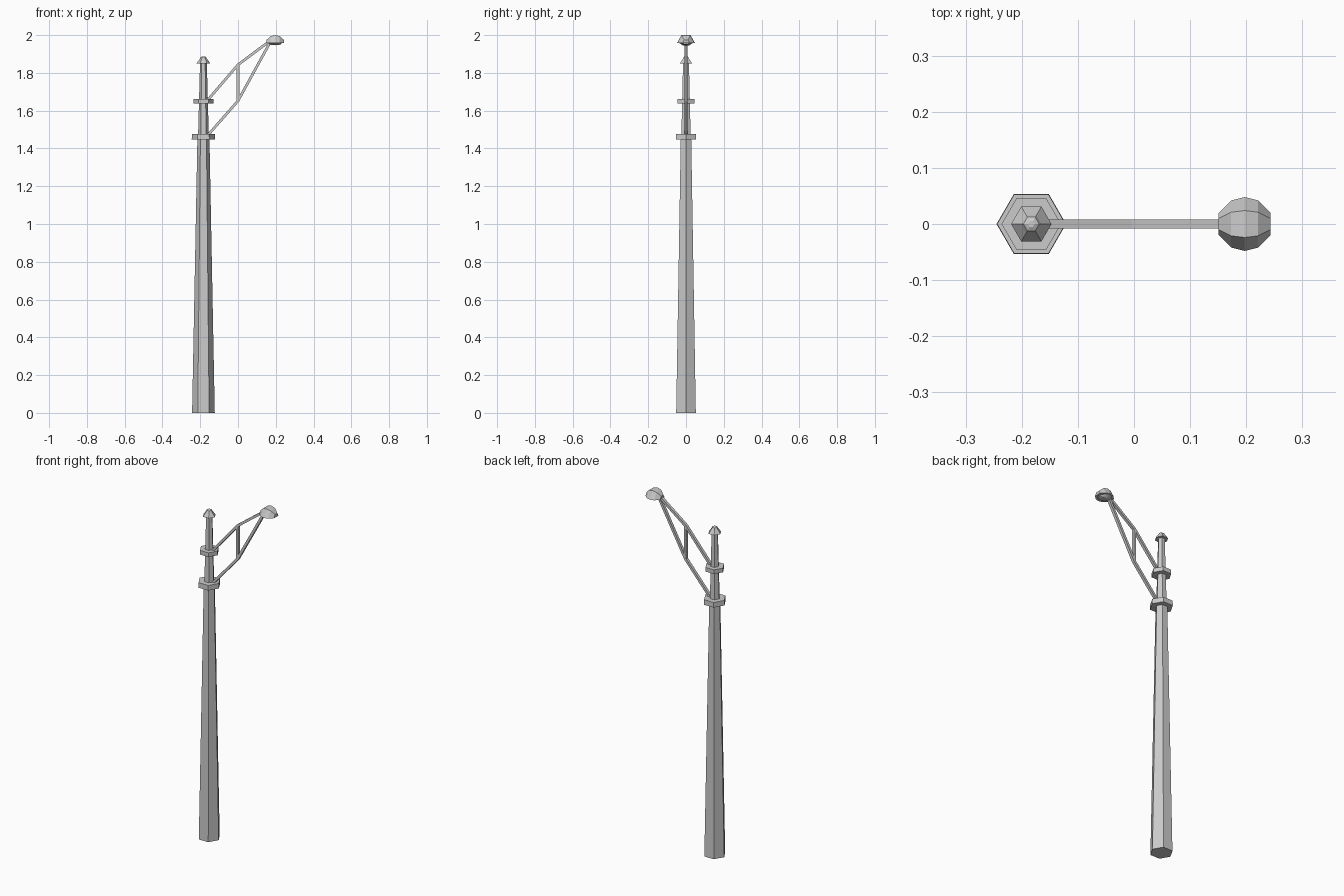
import bpy, bmesh
from math import sin, cos, pi
from mathutils import Vector

if "Cube" in bpy.data.objects:
    bpy.data.objects.remove(bpy.data.objects["Cube"])

POLE_X = -0.183


def loft(name, rings):
    """Join a row of equal closed sections with flat faces and cap both ends."""
    bm = bmesh.new()
    rows = [[bm.verts.new(p) for p in ring] for ring in rings]
    n = len(rows[0])
    for a, b in zip(rows, rows[1:]):
        for i in range(n):
            j = (i + 1) % n
            bm.faces.new((a[i], a[j], b[j], b[i]))
    bm.faces.new(rows[0])
    bm.faces.new(rows[-1])
    bmesh.ops.recalc_face_normals(bm, faces=bm.faces)
    mesh = bpy.data.meshes.new(name)
    bm.to_mesh(mesh)
    bm.free()
    obj = bpy.data.objects.new(name, mesh)
    bpy.context.collection.objects.link(obj)
    return obj


def hex_turned(name, profile):
    """Six-sided turned part on the pole axis, from (radius, height) pairs."""
    return loft(name, [[(POLE_X + r * cos(k * pi / 3), r * sin(k * pi / 3), z)
                        for k in range(6)] for r, z in profile])


def beam(name, path, half=0.008, thick=0.007):
    """Mitred rectangular bar along an (x, z) path."""
    pts = [Vector(p) for p in path]
    dirs = [(b - a).normalized() for a, b in zip(pts, pts[1:])]
    rings = []
    for i, p in enumerate(pts):
        d0, d1 = dirs[max(i - 1, 0)], dirs[min(i, len(dirs) - 1)]
        t = (d0 + d1).normalized()
        n = Vector((-t.y, t.x)) * thick / t.dot(d0)
        rings.append([(p.x + s * n.x, y * half, p.y + s * n.y)
                      for s, y in ((-1, -1), (1, -1), (1, 1), (-1, 1))])
    return loft(name, rings)


def half_shell(name, cx, z, profile, height):
    """Half of a six-sided round form lying along x; negative height hangs down."""
    return loft(name, [[(cx + dx, r * cos(k * pi / 3), z + r * height * sin(k * pi / 3))
                        for k in range(4)] for dx, r in profile])


# Tapered pole with two collars and a capped tip
hex_turned("pole", [(0.060, 0), (0.032, 1.45), (0.028, 1.48), (0.018, 1.856)])
hex_turned("lower_collar", [(0.062, 1.448), (0.061, 1.477)])
hex_turned("upper_collar", [(0.053, 1.637), (0.053, 1.661)])
hex_turned("finial", [(0.036, 1.851), (0.018, 1.876), (0.014, 1.884), (0.006, 1.888)])

# Bracket: two bent bars meeting at the lamp, with a vertical strut
beam("upper_arm", [(-0.170, 1.645), (0, 1.843), (0.170, 1.970)])
beam("lower_arm", [(-0.170, 1.458), (0, 1.652), (0.168, 1.958)])
beam("strut", [(0, 1.652), (0, 1.843)])

# Lamp shade and the lens below it
shade = [(-0.046, 0.020), (-0.024, 0.042), (0, 0.048), (0.024, 0.042), (0.046, 0.020)]
half_shell("lamp_shade", 0.197, 1.957, shade, 1.03)
half_shell("lamp_lens", 0.197, 1.957, [(x * 0.72, r * 0.72) for x, r in shade], -0.36)
